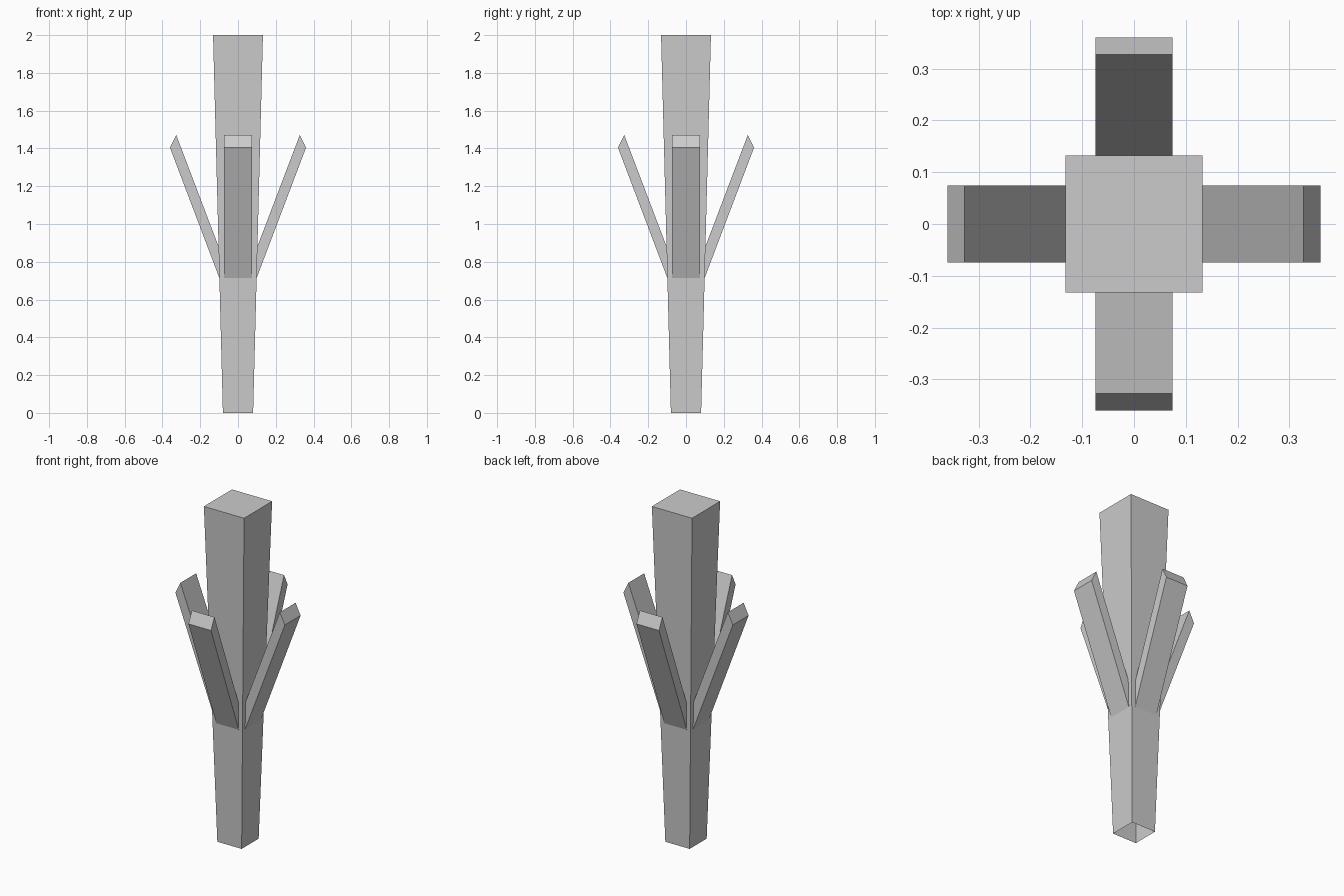
import bpy, bmesh, math
from mathutils import Matrix

if "Cube" in bpy.data.objects:
    bpy.data.objects.remove(bpy.data.objects["Cube"])


def add_object(name, bm):
    bmesh.ops.recalc_face_normals(bm, faces=bm.faces)
    mesh = bpy.data.meshes.new(name)
    bm.to_mesh(mesh)
    bm.free()
    obj = bpy.data.objects.new(name, mesh)
    bpy.context.collection.objects.link(obj)
    return obj


# Trunk: square post flaring upward, open underneath
bm = bmesh.new()
bmesh.ops.create_cube(bm, size=2)
for v in bm.verts:
    half = 0.132 if v.co.z > 0 else 0.08
    v.co = (v.co.x * half, v.co.y * half, v.co.z + 1)
bmesh.ops.recalc_face_normals(bm, faces=bm.faces)
bottom = [f for f in bm.faces if f.normal.z < -0.9]
bmesh.ops.delete(bm, geom=bottom, context='FACES_ONLY')
add_object("trunk", bm)

# Branches: slanted side profile (x, z) extruded across the width, on all four sides
profile = [(0.082, 0.67), (0.36, 1.404), (0.327, 1.471), (0.048, 0.737)]
width = 0.148
for i, side in enumerate(("right", "back", "left", "front")):
    bm = bmesh.new()
    face = bm.faces.new([bm.verts.new((x, -width / 2, z)) for x, z in profile])
    ext = bmesh.ops.extrude_face_region(bm, geom=[face])
    verts = [g for g in ext["geom"] if isinstance(g, bmesh.types.BMVert)]
    bmesh.ops.translate(bm, verts=verts, vec=(0, width, 0))
    bm.transform(Matrix.Rotation(i * math.pi / 2, 4, 'Z'))
    add_object(side + "_branch", bm)
